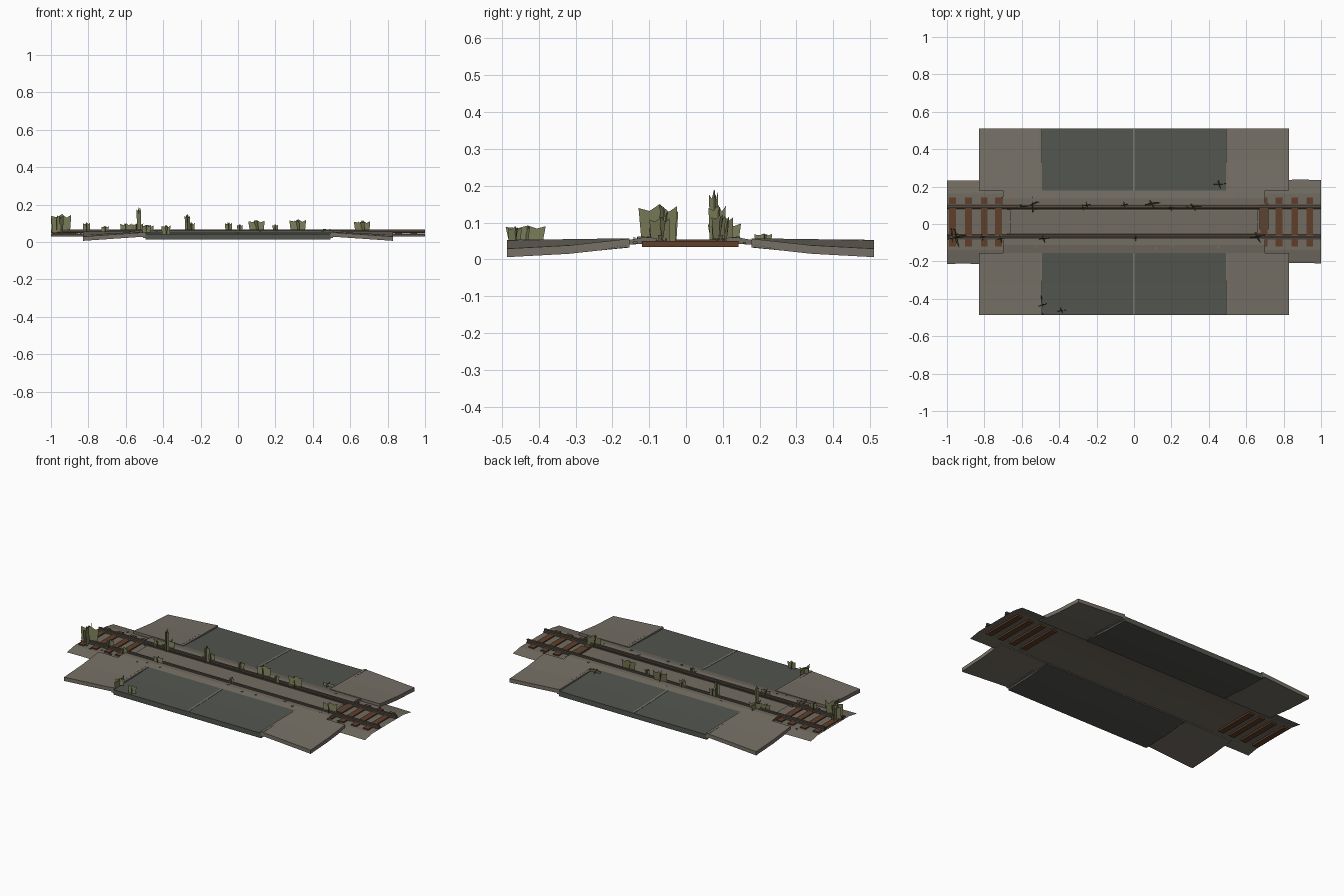
import bpy, bmesh, math, random

if "Cube" in bpy.data.objects:
    bpy.data.objects.remove(bpy.data.objects["Cube"])
random.seed(4)
C = 0.012  # track centre line in y


def material(name, rgb):
    m = bpy.data.materials.new(name)
    lin = [((v / 255 + 0.055) / 1.055) ** 2.4 for v in rgb]
    m.diffuse_color = (*lin, 1)
    m.use_nodes = True
    m.node_tree.nodes["Principled BSDF"].inputs["Base Color"].default_value = m.diffuse_color
    return m


CONCRETE = material("concrete", (118, 112, 102))
GRAVEL = material("gravel", (114, 108, 97))
ASPHALT = material("asphalt", (82, 85, 79))
LINE = material("road line", (118, 118, 110))
WOOD = material("rusty sleeper wood", (96, 62, 42))
RAIL = material("worn rail steel", (88, 78, 68))
MUD = material("dried mud", (92, 68, 50))
GRASS = material("dry grass", (122, 124, 88))


def make(name, verts, faces, mat):
    me = bpy.data.meshes.new(name)
    me.from_pydata(verts, [], faces)
    bm = bmesh.new()
    bm.from_mesh(me)
    bmesh.ops.recalc_face_normals(bm, faces=bm.faces)
    bm.to_mesh(me)
    bm.free()
    me.materials.append(mat)
    ob = bpy.data.objects.new(name, me)
    bpy.context.collection.objects.link(ob)
    return ob


def prism(name, x0, x1, profile, mat):
    """Closed (y, z) profile swept along x."""
    n = len(profile)
    v = [(x, y, z) for x in (x0, x1) for y, z in profile]
    f = [(i, (i + 1) % n, n + (i + 1) % n, n + i) for i in range(n)]
    return make(name, v, f + [tuple(range(n)), tuple(range(n, 2 * n))], mat)


def box(name, x0, x1, y0, y1, z0, z1, mat):
    return prism(name, x0, x1, [(y0, z0), (y1, z0), (y1, z1), (y0, z1)], mat)


def sheet(name, xs, rows, mat, jitter=0.0):
    """Open surface: rows of (y, z) repeated at each x."""
    n = len(rows)
    v = []
    for x in xs:
        for k, (y, z) in enumerate(rows):
            j = random.uniform(-jitter, jitter) if k in (0, n - 1) else 0
            v.append((x, y + j, z))
    f = [(a * n + k, a * n + k + 1, (a + 1) * n + k + 1, (a + 1) * n + k)
         for a in range(len(xs) - 1) for k in range(n - 1)]
    return make(name, v, f, mat)


# gravel bed: thin sheet with sloped shoulders
sheet("gravel_bed", [-1 + i * 0.1 for i in range(21)],
      [(C - .223, .030), (C - .15, .043), (C, .044), (C + .15, .043), (C + .223, .030)],
      GRAVEL, 0.004)

# crossing decks: between the rails and outside each rail
sheet("crossing_middle", [-.66, -.62, .62, .66],
      [(C - .068, .048), (C - .06, .052), (C + .06, .052), (C + .068, .048)], GRAVEL)
for s in (-1, 1):
    prism("crossing_side", -.70, .70,
          [(C + s * .092, .044), (C + s * .092, .058), (C + s * .125, .060),
           (C + s * .166, .053), (C + s * .166, .040)], GRAVEL)

# sleepers at both ends, and mud by the deck edges
for x in (-.97, -.885, -.80, -.725, .695, .775, .86, .94):
    box("sleeper", x - .018, x + .018, C - .131, C + .131, .033, .050, WOOD)
for x0, x1, y0, y1 in ((-.71, -.60, .10, .145), (.67, .72, -.03, .11)):
    box("mud_patch", x0, x1, y0, y1, .046, .0535, MUD)

# rails
for s in (-1, 1):
    y = C + s * .082
    prism("rail", -1, 1, [(y - .013, .048), (y + .013, .048), (y + .012, .051),
                          (y + .004, .053), (y + .006, .066), (y - .006, .066),
                          (y - .004, .053), (y - .012, .051)], RAIL)
    # guard flange along the inside of the crossing
    box("flangeway", -.68, .68, y - s * .016 - .003, y - s * .016 + .003, .045, .057, RAIL)

# road lanes, curbs and corner slabs on both sides of the track
IN, MID, OUT = .166, .33, .498
for s in (-1, 1):
    Y = lambda d: C + s * d
    prism("road", -.495, .495, [(Y(IN), .032), (Y(IN), .053), (Y(MID), .046), (Y(OUT), .042),
                                (Y(OUT), .012), (Y(MID), .016)], ASPHALT)
    prism("centre_line", -.006, .006, [(Y(IN), .050), (Y(IN), .0545), (Y(MID), .0475),
                                       (Y(OUT), .0435), (Y(OUT), .040), (Y(MID), .043)], LINE)
    for sx in (-1, 1):
        prism("curb", sx * .492, sx * .508,
              [(Y(IN), .036), (Y(IN), .056), (Y(OUT), .053), (Y(OUT), .022)], CONCRETE)
        # (distance, bottom at curb, bottom at far edge)
        v = []
        for d, zc, zf in ((IN, .034, .033), (MID, .032, .015), (OUT, .028, .006)):
            for x, z in ((.506, zc), (.828, zf)):
                v += [(sx * x, Y(d), z), (sx * x, Y(d), z + .023)]
        f = [(0, 2, 3, 1), (8, 10, 11, 9)]
        for k in (0, 4):
            f += [(k, k + 2, k + 6, k + 4), (k + 1, k + 3, k + 7, k + 5),
                  (k, k + 1, k + 5, k + 4), (k + 2, k + 3, k + 7, k + 6)]
        make("corner_slab", v, f, CONCRETE)


def tuft(x, y, z, w, h, d=None, cards=2):
    """Weed tuft of crossed, ragged-topped cards."""
    v, f = [], []
    for k in range(cards):
        a = k * math.pi / cards + random.uniform(.1, .3)
        wx, wy = w / 2 * math.cos(a), (d or w) / 2 * math.sin(a)
        b = len(v)
        for t, hz in ((-.85, 0), (.85, 0), (1, .95), (.55, .8), (.1, 1), (-.4, .82), (-1, .9)):
            lean = hz * random.uniform(.0, .15) * w
            v.append((x + t * wx - math.sin(a) * lean, y + t * wy + math.cos(a) * lean, z + hz * h))
        f.append(tuple(range(b, b + 7)))
    make("grass_tuft", v, f, GRASS)


# weeds: x, y, base, width, height, depth
for t in ((-.945, -.075, .045, .11, .105, .11), (-.97, -.06, .045, .06, .09, .08),
          (-.53, .075, .05, .025, .14, .025), (-.54, .105, .05, .07, .05, .09),
          (-.60, .09, .05, .06, .05, .03), (-.27, .085, .05, .03, .10, .05),
          (-.25, .10, .05, .04, .055, .04), (-.05, .10, .05, .04, .055, .04),
          (.10, .105, .055, .09, .062, .05), (.32, .09, .055, .09, .066, .04),
          (.665, -.07, .045, .09, .07, .06), (-.81, -.07, .05, .04, .055, .04),
          (-.71, -.08, .05, .04, .035, .04), (-.48, -.08, .05, .06, .04, .04),
          (.01, -.075, .05, .03, .045, .03), (.20, .085, .05, .03, .045, .03),
          (-.385, -.465, .04, .05, .05, .04), (-.49, -.435, .05, .05, .042, .11),
          (.46, .21, .045, .07, .025, .05)):
    tuft(*t)

# loose stones on the gravel and deck
for i in range(24):
    s = random.choice((-1, 1))
    x = random.uniform(-.98, .98)
    y = C + s * random.uniform(.105, .155)
    r = random.uniform(.003, .006)
    z = .043 if abs(x) > .7 else .056
    box("stone", x - r, x + r, y - r, y + r, z, z + r, GRAVEL)
